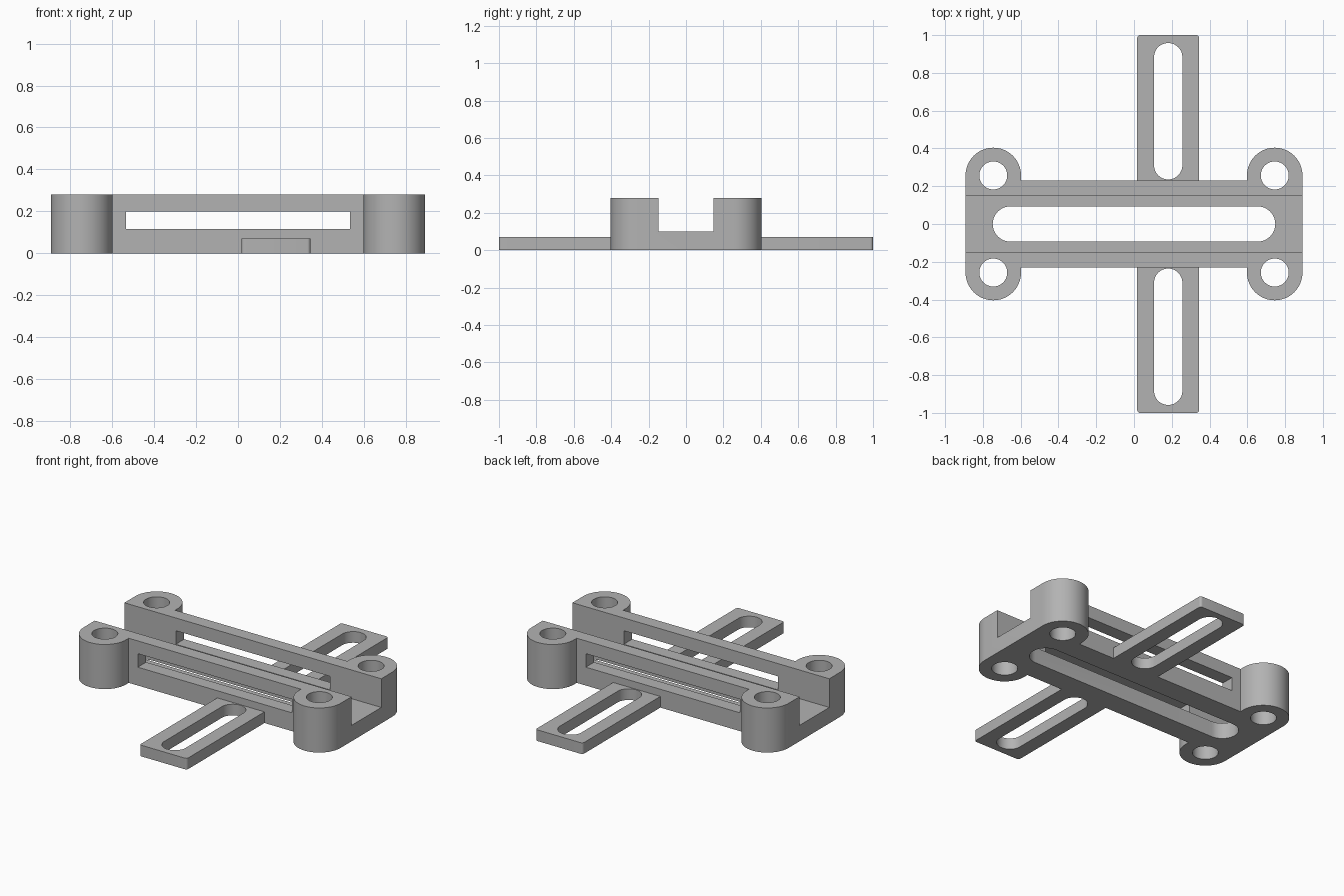
import bpy, bmesh, math
from math import pi, cos, sin

if "Cube" in bpy.data.objects:
    bpy.data.objects.remove(bpy.data.objects["Cube"])

grey = bpy.data.materials.new("light grey")
grey.diffuse_color = (0.45, 0.45, 0.45, 1)
grey.use_nodes = True
grey.node_tree.nodes["Principled BSDF"].inputs["Base Color"].default_value = grey.diffuse_color

BX, BY, BR = 0.745, 0.257, 0.147   # boss centre and radius
WALL_Y, TOP = 0.23, 0.28


def arc(cx, cy, r, a0, a1, n=24):
    return [(cx + r * cos(a0 + (a1 - a0) * i / n),
             cy + r * sin(a0 + (a1 - a0) * i / n)) for i in range(n + 1)]


def prism(name, pts, z0, z1):
    """Extrude a counter-clockwise outline from z0 to z1."""
    bm = bmesh.new()
    face = bm.faces.new([bm.verts.new((x, y, z0)) for x, y in pts])
    ext = bmesh.ops.extrude_face_region(bm, geom=[face])
    for v in ext["geom"]:
        if isinstance(v, bmesh.types.BMVert):
            v.co.z = z1
    bmesh.ops.recalc_face_normals(bm, faces=bm.faces)
    me = bpy.data.meshes.new(name)
    bm.to_mesh(me)
    bm.free()
    me.materials.append(grey)
    ob = bpy.data.objects.new(name, me)
    bpy.context.collection.objects.link(ob)
    return ob


def rect(x0, x1, y0, y1):
    return [(x0, y0), (x1, y0), (x1, y1), (x0, y1)]


def cut(ob, cutters):
    """Subtract the cutters, bake the result and remove them."""
    for c in cutters:
        mod = ob.modifiers.new("cut", 'BOOLEAN')
        mod.operation, mod.solver, mod.object = 'DIFFERENCE', 'EXACT', c
        c.hide_render = True
    bpy.ops.object.select_all(action='DESELECT')
    ob.select_set(True)
    bpy.context.view_layer.objects.active = ob
    for mod in list(ob.modifiers):
        bpy.ops.object.modifier_apply(modifier=mod.name)
    for c in cutters:
        bpy.data.objects.remove(c)
    bpy.ops.object.shade_smooth_by_angle(angle=math.radians(30))


# Body outline: four rounded bosses joined by straight walls
inner = BX - BR
half = arc(BX, BY, BR, 0, pi) + [(inner, WALL_Y)]
upper = half + [(-x, y) for x, y in reversed(half)]
body = prism("body", upper + [(-x, -y) for x, y in upper], 0, TOP)

# Channel, wall windows, rounded floor slot and screw holes
sx, sr = 0.655, 0.093
cutters = [
    prism("channel_cutter", rect(-1.2, 1.2, -0.147, 0.147), 0.10, 0.5),
    prism("window_cutter", rect(-0.535, 0.535, -0.6, 0.6), 0.115, 0.20),
    prism("slot_cutter", arc(sx, 0, sr, -pi / 2, pi / 2)
          + arc(-sx, 0, sr, pi / 2, 3 * pi / 2), -0.2, 0.5),
]
for mx in (-1, 1):
    for my in (-1, 1):
        cutters.append(prism("hole_cutter",
                             arc(mx * BX, my * BY, 0.074, 0, 2 * pi, 48)[:-1], -0.2, 0.5))
cut(body, cutters)

# Slotted mounting arms, front and back
X0, X1, C = 0.017, 0.345, 0.015
for name, s in (("back_arm", 1), ("front_arm", -1)):
    outline = ([(X0, WALL_Y), (X1, WALL_Y)]
               + arc(X1 - C, 1 - C, C, 0, pi / 2, 6)
               + arc(X0 + C, 1 - C, C, pi / 2, pi, 6))
    cx, r = 0.181, 0.075
    slot = arc(cx, 0.883, r, 0, pi) + arc(cx, 0.311, r, pi, 2 * pi)
    arm = prism(name, [(x, s * y) for x, y in outline], 0, 0.07)
    cut(arm, [prism("arm_slot_cutter", [(x, s * y) for x, y in slot], -0.2, 0.3)])
